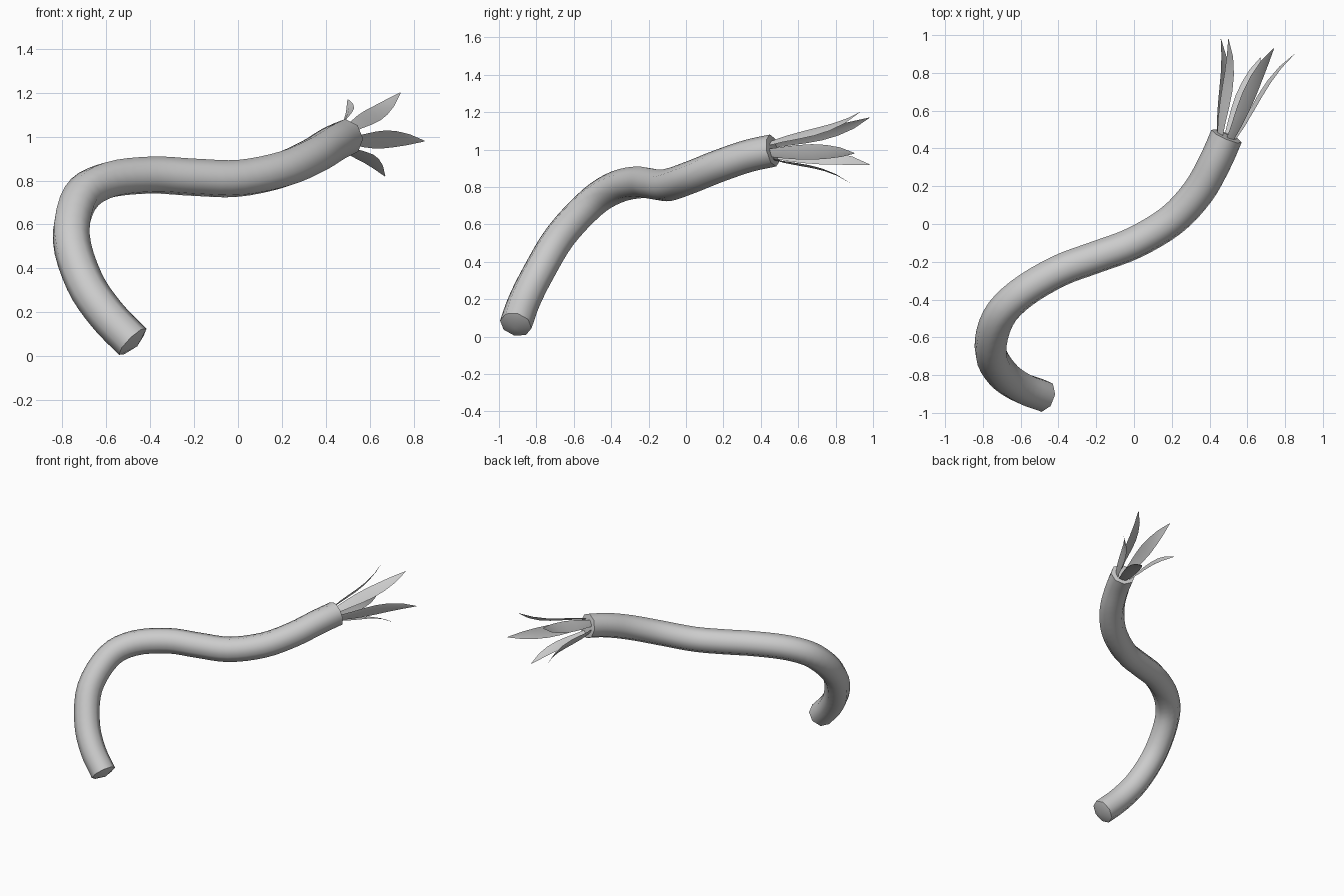
import bpy, bmesh, math
from mathutils import Vector

if "Cube" in bpy.data.objects:
    bpy.data.objects.remove(bpy.data.objects["Cube"])

SIDES, RADIUS, STEPS = 8, 0.087, 4
path = [Vector(p) for p in [
    (-0.48, -0.91, 0.065), (-0.60, -0.865, 0.19), (-0.70, -0.79, 0.34),
    (-0.76, -0.67, 0.54), (-0.72, -0.50, 0.72), (-0.60, -0.37, 0.80),
    (-0.40, -0.25, 0.825), (-0.20, -0.175, 0.815), (0.0, -0.10, 0.81),
    (0.20, 0.02, 0.85), (0.34, 0.17, 0.91), (0.43, 0.33, 0.965),
    (0.49, 0.465, 0.995)]]


def smooth_path(pts):
    """Catmull-Rom interpolation through the points."""
    ext = [2 * pts[0] - pts[1]] + pts + [2 * pts[-1] - pts[-2]]
    out = []
    for a, b, c, d in zip(ext, ext[1:], ext[2:], ext[3:]):
        for k in range(STEPS):
            t = k / STEPS
            out.append(0.5 * (2 * b + (c - a) * t + (2 * a - 5 * b + 4 * c - d) * t * t
                              + (3 * b - a - 3 * c + d) * t ** 3))
    return out + [pts[-1].copy()]


def finish(bm, name, angle):
    mesh = bpy.data.meshes.new(name)
    bm.to_mesh(mesh)
    bm.free()
    obj = bpy.data.objects.new(name, mesh)
    bpy.context.collection.objects.link(obj)
    bpy.ops.object.select_all(action='DESELECT')
    obj.select_set(True)
    bpy.context.view_layer.objects.active = obj
    bpy.ops.object.shade_smooth_by_angle(angle=math.radians(angle))
    return obj


# Bent stem swept along the path
pts = smooth_path(path)
bm = bmesh.new()
rings = []
side = Vector((0.7, 0.1, 0.7))
for i, p in enumerate(pts):
    tangent = (pts[min(i + 1, len(pts) - 1)] - pts[max(i - 1, 0)]).normalized()
    side = (side - tangent * side.dot(tangent)).normalized()
    up = tangent.cross(side)
    rings.append([bm.verts.new(p + RADIUS * (side * math.cos(a) + up * math.sin(a)))
                  for a in (2 * math.pi * k / SIDES for k in range(SIDES))])
for r0, r1 in zip(rings, rings[1:]):
    for k in range(SIDES):
        n = (k + 1) % SIDES
        bm.faces.new((r0[k], r0[n], r1[n], r1[k]))
# Slightly pointed caps
for ring, apex in ((rings[0], pts[0] + (pts[0] - pts[1]).normalized() * 0.03),
                   (rings[-1], pts[-1] + tangent * 0.01)):
    v = bm.verts.new(apex)
    for k in range(SIDES):
        bm.faces.new((ring[k], ring[(k + 1) % SIDES], v))
bmesh.ops.recalc_face_normals(bm, faces=bm.faces)
finish(bm, "stem", 60)

# Five thin petals flaring out of the stem's end
axis = Vector((0.3, 0.94, 0.08)).normalized()
base = pts[-1] - axis * 0.01
tips = [(0.74, 0.93, 1.20), (0.50, 0.98, 1.17), (0.46, 0.98, 0.92),
        (0.67, 0.88, 0.82), (0.85, 0.90, 0.98)]
half_widths = [0.022, 0.032, 0.040, 0.043, 0.038, 0.026, 0.002]
for n, tip in enumerate(tips):
    tip = Vector(tip)
    radial = tip - base
    radial = (radial - axis * radial.dot(axis)).normalized()
    across = axis.cross(radial)
    start = base + radial * 0.045
    bm = bmesh.new()
    rows = []
    for k, w in enumerate(half_widths):
        t = k / (len(half_widths) - 1)
        c = start.lerp(tip, t) - radial * 0.12 * t * t * (1 - t) * 1.6
        rows.append([bm.verts.new(c - across * w),
                     bm.verts.new(c + radial * w * 0.15),
                     bm.verts.new(c + across * w)])
    for a, b in zip(rows, rows[1:]):
        for j in range(2):
            bm.faces.new((a[j], a[j + 1], b[j + 1], b[j]))
    finish(bm, f"petal_{n + 1}", 40)
